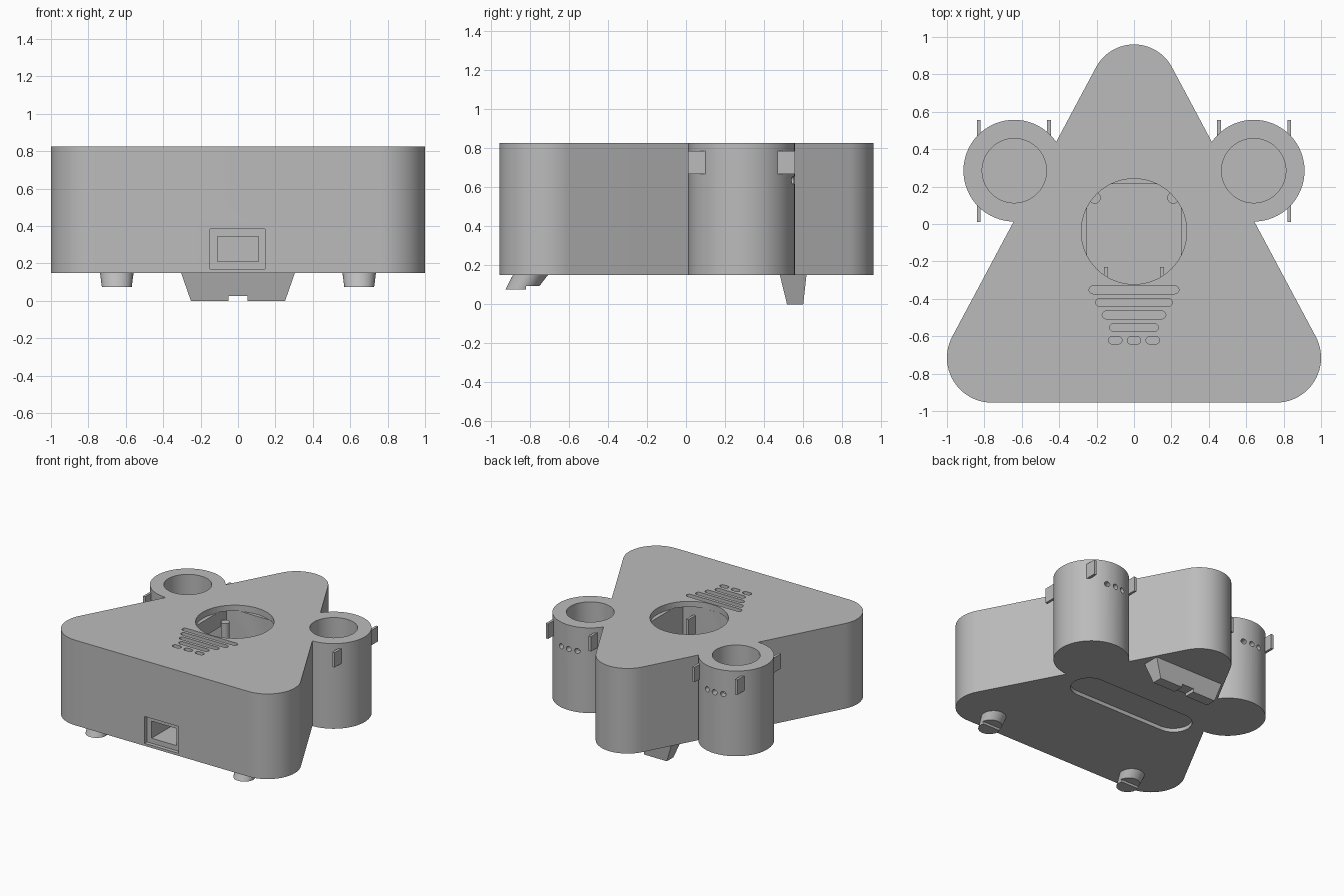
import bpy, bmesh
from math import cos, sin, pi, radians, atan2
from mathutils import Vector

cube = bpy.data.objects.get("Cube")
if cube:
    bpy.data.objects.remove(cube, do_unlink=True)

grey = bpy.data.materials.new("plain grey")
grey.use_nodes = True
grey.diffuse_color = (0.5, 0.5, 0.5, 1)
grey.node_tree.nodes["Principled BSDF"].inputs["Base Color"].default_value = (0.5, 0.5, 0.5, 1)

BOTTOM, TOP, FLOOR = 0.15, 0.825, 0.2


def loft(name, lower, upper):
    """Closed solid between two matching rings of 3D points."""
    bm = bmesh.new()
    a = [bm.verts.new(p) for p in lower]
    b = [bm.verts.new(p) for p in upper]
    n = len(a)
    bm.faces.new(a)
    bm.faces.new(b)
    for i in range(n):
        j = (i + 1) % n
        bm.faces.new((a[i], a[j], b[j], b[i]))
    bmesh.ops.recalc_face_normals(bm, faces=bm.faces)
    mesh = bpy.data.meshes.new(name)
    bm.to_mesh(mesh)
    bm.free()
    mesh.materials.append(grey)
    obj = bpy.data.objects.new(name, mesh)
    bpy.context.collection.objects.link(obj)
    return obj


def prism(name, outline, z0, z1):
    return loft(name, [(x, y, z0) for x, y in outline], [(x, y, z1) for x, y in outline])


def arc(x, y, r, start, end, steps):
    angles = [radians(start + (end - start) * i / steps) for i in range(steps + 1)]
    return [(x + r * cos(t), y + r * sin(t)) for t in angles]


def circle(x, y, r, steps=64):
    return arc(x, y, r, 0, 360, steps)[:-1]


def rect(x0, x1, y0, y1):
    return [(x0, y0), (x1, y0), (x1, y1), (x0, y1)]


def stadium(x, y, half, r):
    return arc(x + half - r, y, r, -90, 90, 12) + arc(x - half + r, y, r, 90, 270, 12)


def combine(target, tools, operation):
    """Bake boolean operations into the target and discard the tools."""
    for tool in tools:
        tool.hide_render = True
        mod = target.modifiers.new("cut", 'BOOLEAN')
        mod.operation, mod.solver, mod.object = operation, 'EXACT', tool
    graph = bpy.context.evaluated_depsgraph_get()
    mesh = bpy.data.meshes.new_from_object(target.evaluated_get(graph))
    target.modifiers.clear()
    target.data = mesh
    for tool in tools:
        bpy.data.objects.remove(tool, do_unlink=True)


# Rounded triangular housing merged with the two round towers
side = 28.2
outline = (arc(0.76, -0.715, 0.24, -90, side, 24) + arc(0, 0.73, 0.23, side, 180 - side, 28)
           + arc(-0.76, -0.715, 0.24, 180 - side, 270, 24))
housing = prism("housing", outline, BOTTOM, TOP)
TX, TY, TR = 0.64, 0.285, 0.272
combine(housing, [prism("tower", circle(s * TX, TY, TR), BOTTOM, TOP) for s in (-1, 1)], 'UNION')

cuts = []


def cut(outline, z0, z1):
    cuts.append(prism("cutter", outline, z0, z1))


# Central well: round mouth above a square chamber
cut(circle(0, -0.04, 0.282), 0.775, 0.9)
cut(rect(-0.25, 0.25, -0.32, 0.215), FLOOR, 0.78)

# Tower bores, passages to the chamber and rear sensor holes
for s in (-1, 1):
    cut(circle(s * TX, TY, 0.172), FLOOR, 0.9)
    a, b = Vector((s * 0.2, 0.03)), Vector((s * TX, TY))
    n = (b - a).orthogonal().normalized() * 0.09
    cut([a + n, a - n, b - n, b + n], FLOOR + 0.01, 0.65)
    for turn in (-15, 0, 15):
        t = radians(90 + turn)
        d = Vector((cos(t), sin(t), 0))
        across, centre = Vector((-d.y, d.x, 0)), Vector((s * TX, TY, 0.635))
        ring = [centre + across * x + Vector((0, 0, z)) for x, z in circle(0, 0, 0.021, 20)]
        cuts.append(loft("cutter", [p + d * 0.22 for p in ring], [p + d * 0.32 for p in ring]))

# Vent slots, shrinking toward the front
for row, half in enumerate((0.24, 0.205, 0.17, 0.13)):
    cut(stadium(0, -0.352 - row * 0.067, half, 0.021), 0.765, 0.9)
for x in (-0.1, 0, 0.1):
    cut(stadium(x, -0.622, 0.036, 0.02), 0.765, 0.9)

# Front port with a shallow surround, and the oval recess underneath
cut(rect(-0.15, 0.145, -1.0, -0.925), 0.17, 0.383)
cut(rect(-0.11, 0.11, -1.0, -0.62), 0.21, 0.345)
cut(stadium(0, -0.03, 0.53, 0.135), 0.1, 0.18)
combine(housing, cuts, 'DIFFERENCE')

# Supports inside the chamber
for s, word in ((-1, "right"), (1, "left")):
    prism(word + "_support_post", rect(s * 0.15 - 0.01, s * 0.15 + 0.01, -0.325, -0.23), FLOOR - 0.01, 0.7)
    prism(word + "_support_pillar", circle(s * 0.21, 0.14, 0.032, 24), FLOOR - 0.01, 0.7)

    # Thin tabs around each tower
    for place, x, y0, y1 in (("front_outer", 0.83, 0.01, 0.1), ("rear_outer", 0.83, 0.46, 0.557),
                             ("rear_inner", 0.455, 0.46, 0.557)):
        prism(f"{word}_{place}_tab", rect(s * x - 0.01, s * x + 0.01, y0, y1), 0.667, 0.785)

    # Slanted stepped front feet
    low, high = circle(s * 0.648, -0.845, 0.08, 40), circle(s * 0.648, -0.795, 0.09, 40)
    foot = loft(word + "_front_foot", [(x, y, 0.075) for x, y in low],
                [(x, y, BOTTOM + 0.002) for x, y in high])
    combine(foot, [prism("cutter", rect(s * 0.648 - 0.2, s * 0.648 + 0.2, -0.82, -0.6), 0.0, 0.094)],
            'DIFFERENCE')

# Tapered rear foot with a cable notch
rear = loft("rear_foot", [(x, y, 0) for x, y in rect(-0.252, 0.252, 0.517, 0.6)],
            [(x, y, BOTTOM + 0.002) for x, y in rect(-0.305, 0.305, 0.48, 0.617)])
combine(rear, [prism("cutter", rect(-0.052, 0.052, 0.4, 0.7), -0.1, 0.025)], 'DIFFERENCE')

# Smooth round walls, keep edges crisp
for obj in bpy.context.scene.objects:
    if obj.type == 'MESH':
        obj.select_set(True)
        bpy.context.view_layer.objects.active = obj
bpy.ops.object.shade_smooth_by_angle(angle=radians(30))
